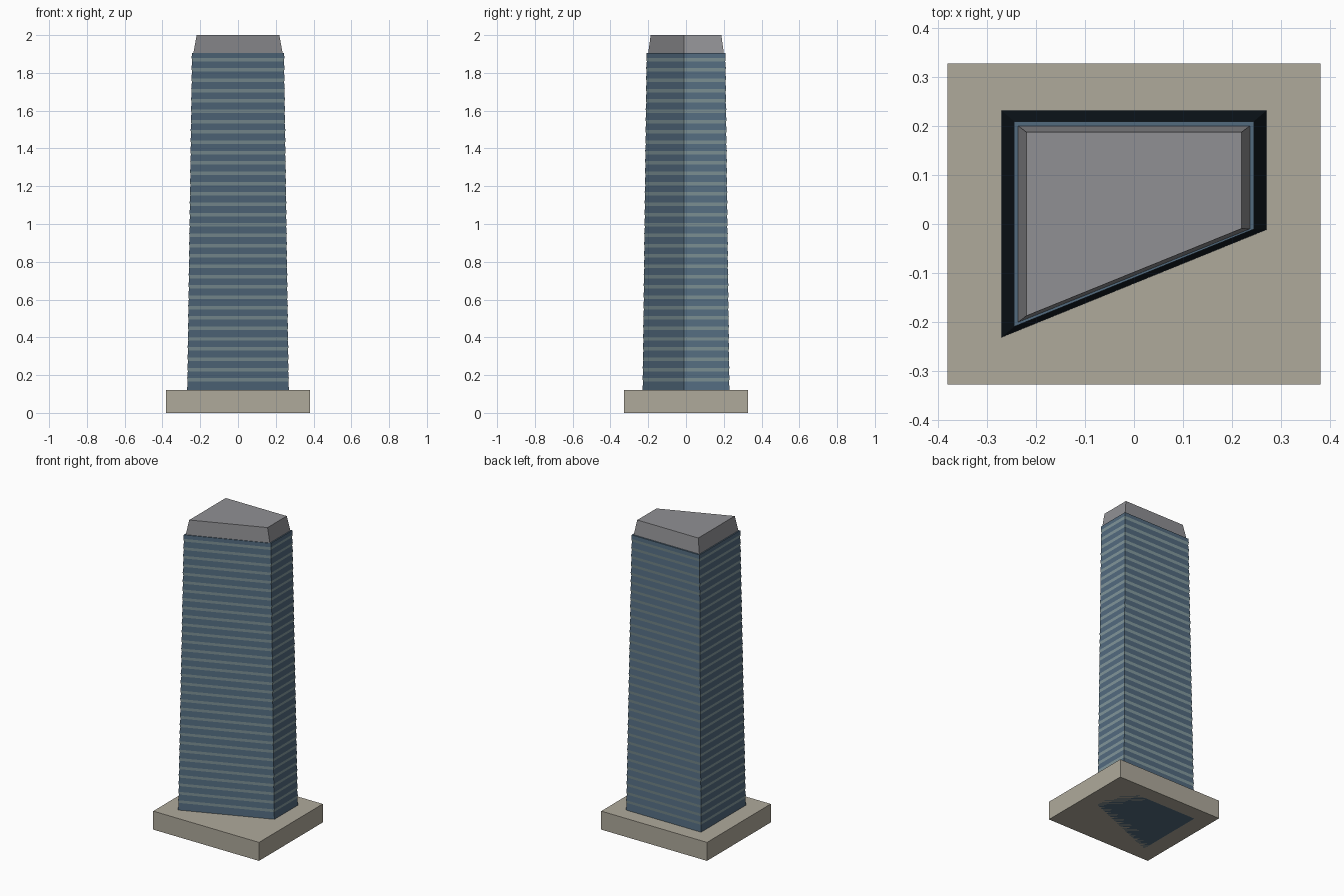
import bpy, bmesh

if "Cube" in bpy.data.objects:
    bpy.data.objects.remove(bpy.data.objects["Cube"])

# Wedge-shaped plan, in units of half width and half depth
PLAN = [(-1, -1), (1, -0.05), (1, 1), (-1, 1)]
BASE_Z, ROOF_Z, FLOOR = 0.12, 1.905, 0.0547


def material(name, color):
    m = bpy.data.materials.new(name)
    m.diffuse_color = (*color, 1)
    m.use_nodes = True
    m.node_tree.nodes["Principled BSDF"].inputs["Base Color"].default_value = m.diffuse_color
    return m


def loft(name, plan, rings, mats, band_faces=()):
    """Join rings of (z, half_x, half_y); segments in band_faces use material 1."""
    bm = bmesh.new()
    loops = [[bm.verts.new((x * hx, y * hy, z)) for x, y in plan] for z, hx, hy in rings]
    n = len(plan)
    bm.faces.new(loops[0][::-1])
    bm.faces.new(loops[-1])
    for s, (a, b) in enumerate(zip(loops, loops[1:])):
        for i in range(n):
            j = (i + 1) % n
            f = bm.faces.new((a[i], a[j], b[j], b[i]))
            f.material_index = int(s in band_faces)
    me = bpy.data.meshes.new(name)
    bm.to_mesh(me)
    bm.free()
    for m in mats:
        me.materials.append(m)
    ob = bpy.data.objects.new(name, me)
    bpy.context.collection.objects.link(ob)
    return ob


stone = material("stone", (0.43, 0.40, 0.33))
glass = material("glass", (0.085, 0.145, 0.21))
spandrel = material("spandrel", (0.23, 0.32, 0.34))
roof = material("roof", (0.28, 0.28, 0.295))

# Rectangular plinth
loft("plinth", [(-1, -1), (1, -1), (1, 1), (-1, 1)],
     [(0, 0.38, 0.327), (BASE_Z, 0.38, 0.327)], [stone])


# Tapering glass tower with a light band flaring out at each floor
def ring(z, out=0.0):
    t = max(0, (z - BASE_Z) / (ROOF_Z - BASE_Z))
    return (z, 0.268 - 0.025 * t + out, 0.229 - 0.021 * t + out)


rings, bands = [ring(0, 0.002), ring(BASE_Z, 0.002)], set()
for i in range(1, 33):
    z = BASE_Z + FLOOR * i
    rings.append(ring(z - 0.009, -0.001))
    bands.add(len(rings) - 1)
    rings.append(ring(z + 0.009, 0.002))
rings.append(ring(ROOF_Z, 0.001))
loft("tower", PLAN, rings, [glass, spandrel], bands)

# Sloped roof crown
loft("crown", PLAN, [(ROOF_Z, 0.236, 0.2), (2.0, 0.219, 0.187)], [roof])
